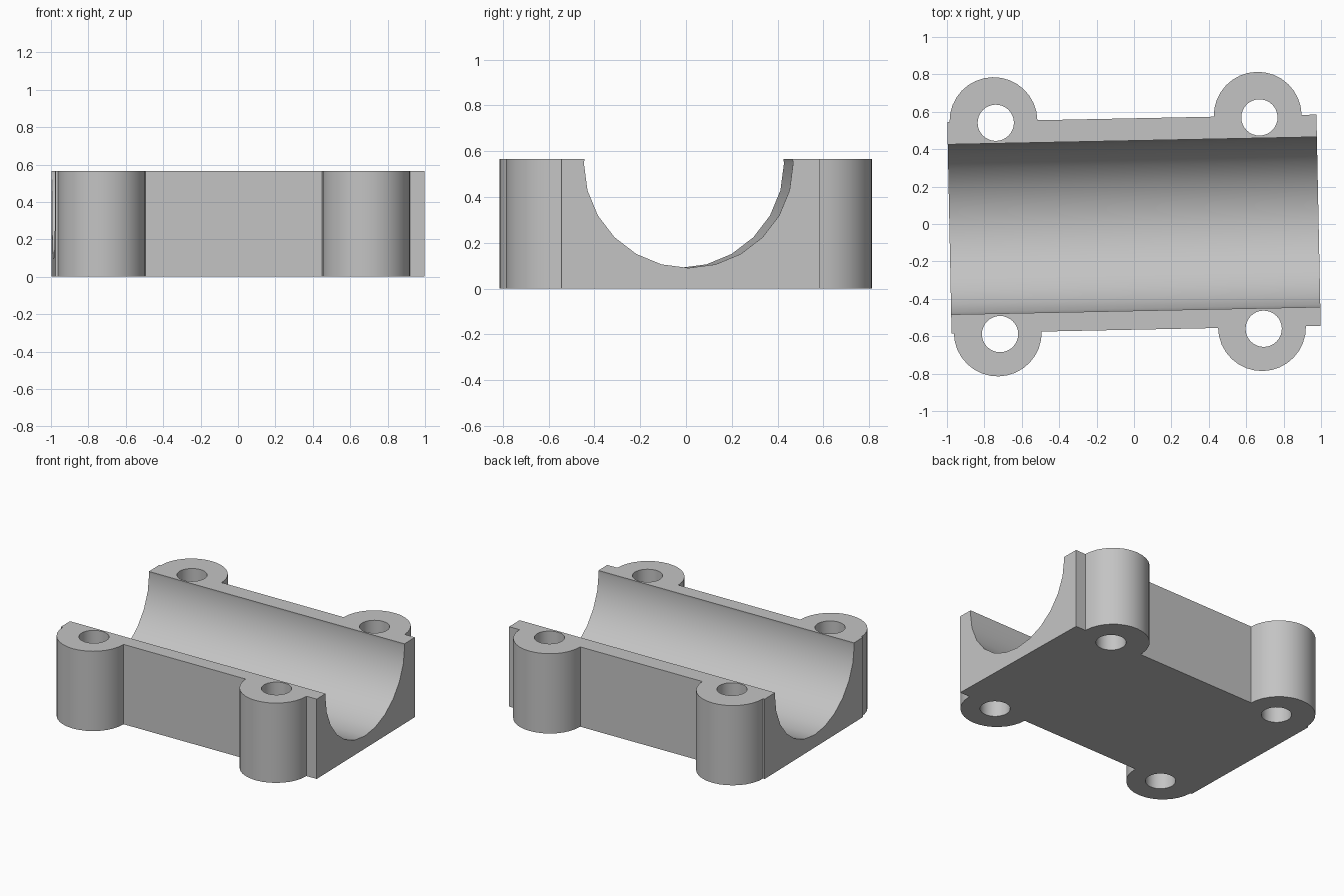
import bpy, math
from mathutils import Matrix

if "Cube" in bpy.data.objects:
    bpy.data.objects.remove(bpy.data.objects["Cube"], do_unlink=True)

HEIGHT = 0.565
SKEW = math.radians(1.16)      # slight turn of the whole part about z
SHIFT = -0.009                 # bore and holes sit slightly off centre

grey = bpy.data.materials.new("plain grey")
grey.use_nodes = True
grey.diffuse_color = (0.55, 0.55, 0.55, 1)
grey.node_tree.nodes["Principled BSDF"].inputs["Base Color"].default_value = (0.55, 0.55, 0.55, 1)


def finish(obj, name):
    obj.name = name
    obj.data.materials.append(grey)
    return obj


def cylinder(name, x, y, z, radius, depth, sides, rotation=(0, 0, 0)):
    bpy.ops.mesh.primitive_cylinder_add(vertices=sides, radius=radius, depth=depth,
                                        location=(x, y, z), rotation=rotation)
    return finish(bpy.context.object, name)


def combine(target, other, operation):
    mod = target.modifiers.new(other.name, 'BOOLEAN')
    mod.operation = operation
    mod.solver = 'EXACT'
    mod.object = other
    bpy.context.view_layer.objects.active = target
    bpy.ops.object.modifier_apply(modifier=mod.name)
    bpy.data.objects.remove(other, do_unlink=True)


# Block
bpy.ops.mesh.primitive_cube_add(size=1, location=(0, 0, HEIGHT / 2))
body = finish(bpy.context.object, "bearing_block")
body.scale = (1.974, 1.13, HEIGHT)
bpy.ops.object.transform_apply(location=True, rotation=True, scale=True)

# Bolt bosses at the four corners
for x in (-0.74, 0.673):
    for y in (-0.565, 0.565):
        combine(body, cylinder("boss", x, y, HEIGHT / 2, 0.235, HEIGHT, 32), 'UNION')

# Half-round bore along the length
combine(body, cylinder("bore", 0, SHIFT, 0.547, 0.457, 3, 24, (0, math.pi / 2, 0)), 'DIFFERENCE')

# Bolt holes
for x in (-0.728, 0.682):
    for y in (-0.565, 0.565):
        combine(body, cylinder("hole", x, y + SHIFT, HEIGHT / 2, 0.097, 1, 32), 'DIFFERENCE')

# Turn the finished part and shade it
body.data.transform(Matrix.Rotation(SKEW, 4, 'Z'))
bpy.ops.object.select_all(action='DESELECT')
body.select_set(True)
bpy.context.view_layer.objects.active = body
bpy.ops.object.shade_smooth_by_angle(angle=math.radians(30))
